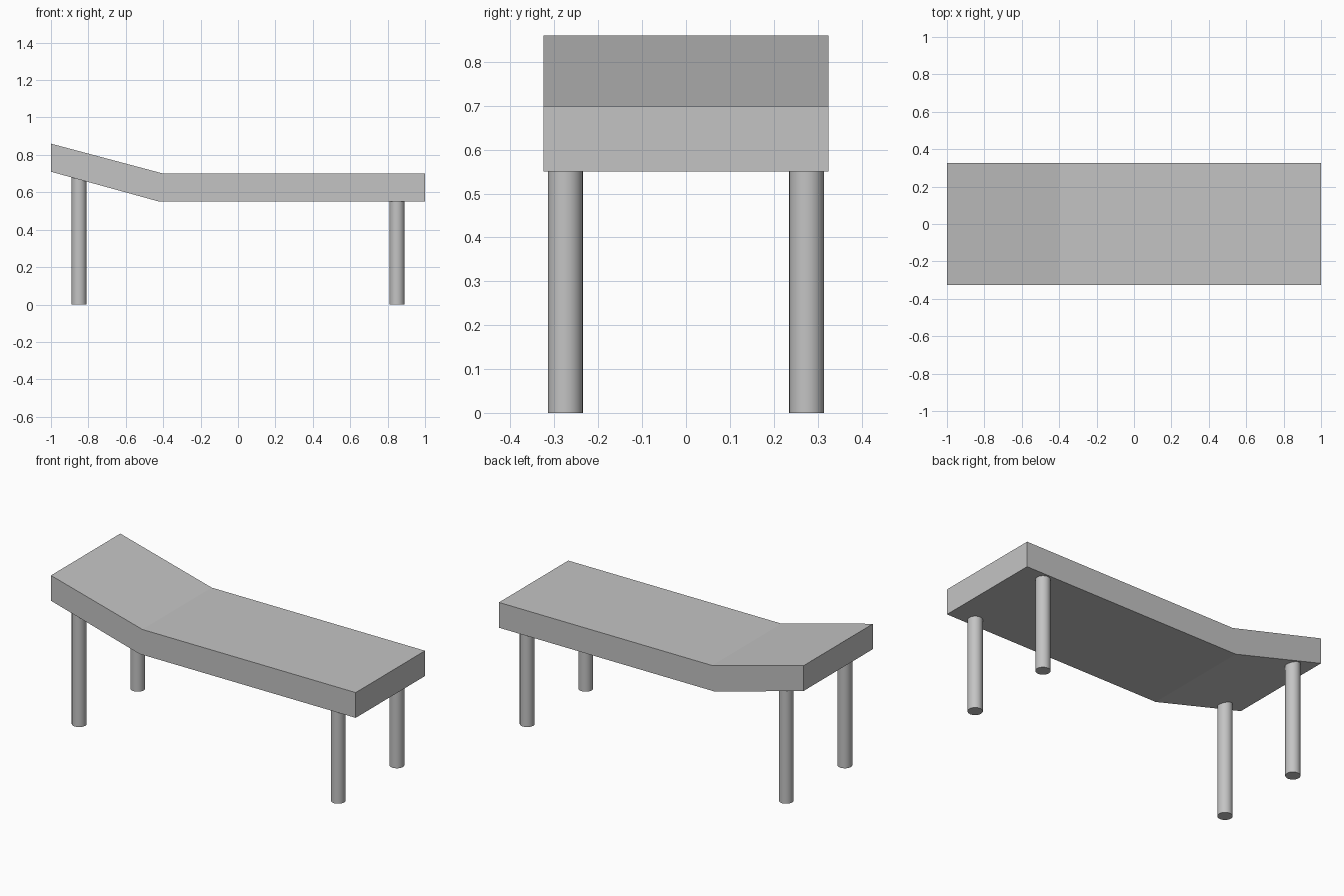
import bpy
import bmesh

cube = bpy.data.objects.get("Cube")
if cube:
    bpy.data.objects.remove(cube, do_unlink=True)

# Material
grey = bpy.data.materials.new("plain_grey")
grey.use_nodes = True
colour = (0.55, 0.55, 0.55, 1)
grey.diffuse_color = colour
grey.node_tree.nodes["Principled BSDF"].inputs["Base Color"].default_value = colour

# Bench top: bent side profile extruded across the width
HALF_WIDTH = 0.325
profile = [(-1, 0.71), (-0.42, 0.55), (1, 0.55), (1, 0.70), (-0.40, 0.70), (-1, 0.86)]
bm = bmesh.new()
side = bm.faces.new([bm.verts.new((x, -HALF_WIDTH, z)) for x, z in profile])
grown = bmesh.ops.extrude_face_region(bm, geom=[side])
moved = [v for v in grown["geom"] if isinstance(v, bmesh.types.BMVert)]
bmesh.ops.translate(bm, verts=moved, vec=(0, 2 * HALF_WIDTH, 0))
bmesh.ops.recalc_face_normals(bm, faces=bm.faces)
mesh = bpy.data.meshes.new("bench_top")
bm.to_mesh(mesh)
bm.free()
mesh.materials.append(grey)
bpy.context.collection.objects.link(bpy.data.objects.new("bench_top", mesh))


# Legs: round posts set slightly into the underside
def add_leg(name, x, y, height):
    bpy.ops.mesh.primitive_cylinder_add(
        vertices=24, radius=0.04, depth=height, location=(x, y, height / 2))
    leg = bpy.context.object
    leg.name = name
    leg.data.materials.append(grey)
    bpy.ops.object.shade_smooth_by_angle()


for end, x, height in (("right", -0.85, 0.70), ("left", 0.85, 0.57)):
    for face, y in (("front", -0.275), ("back", 0.275)):
        add_leg(f"{face}_{end}_leg", x, y, height)
